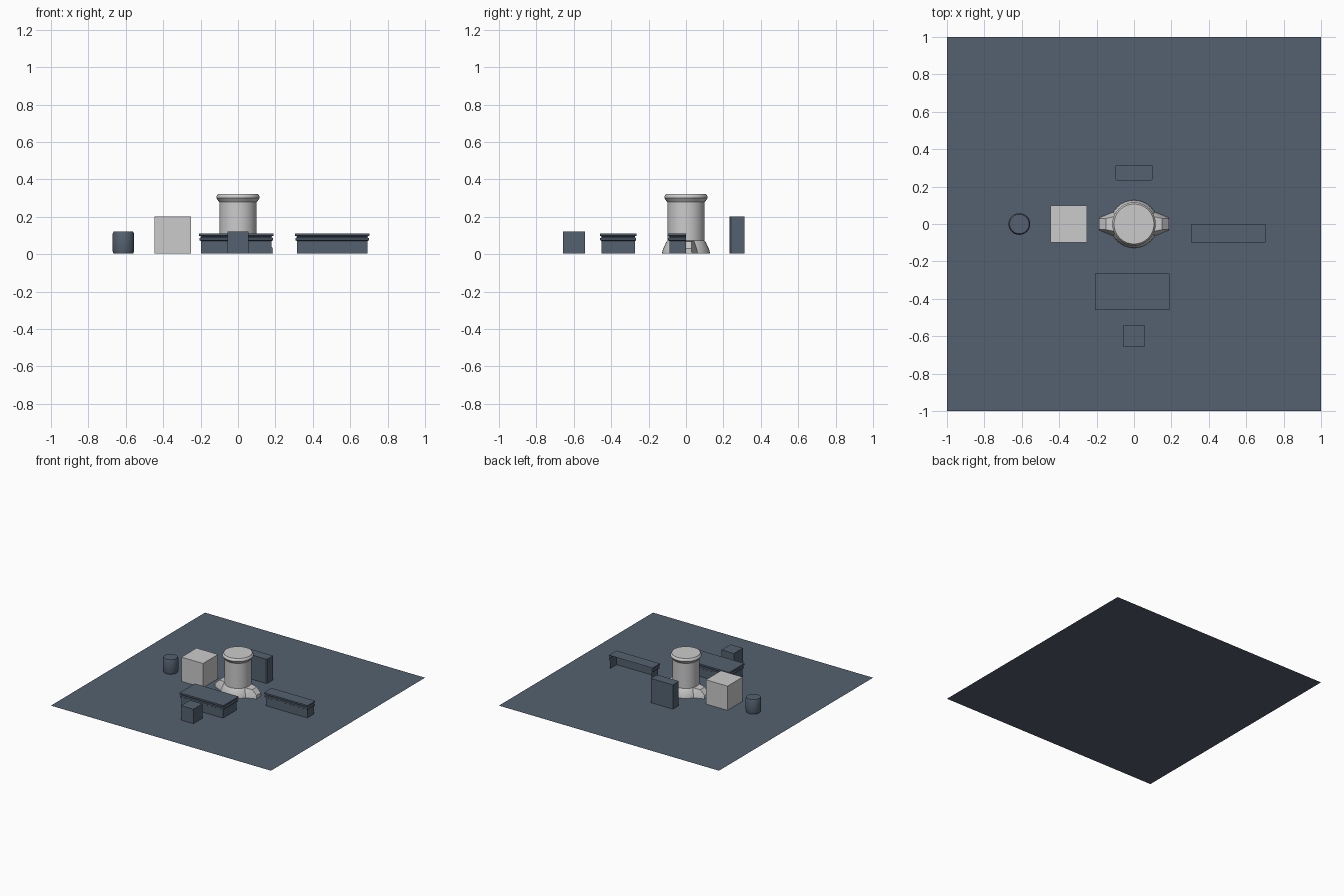
import bpy, bmesh
from math import cos, sin, pi

if "Cube" in bpy.data.objects:
    bpy.data.objects.remove(bpy.data.objects["Cube"])

slate = bpy.data.materials.new("slate")
slate.diffuse_color = (0.09, 0.12, 0.16, 1)
slate.use_nodes = True
slate.node_tree.nodes["Principled BSDF"].inputs["Base Color"].default_value = slate.diffuse_color
B = 0.003  # underside of the props, just above the floor


def finish(name, bm, mat=None, smooth=False):
    bm.normal_update()
    me = bpy.data.meshes.new(name)
    bm.to_mesh(me)
    bm.free()
    ob = bpy.data.objects.new(name, me)
    bpy.context.collection.objects.link(ob)
    if mat:
        me.materials.append(mat)
    if smooth:
        bpy.ops.object.select_all(action='DESELECT')
        ob.select_set(True)
        bpy.context.view_layer.objects.active = ob
        bpy.ops.object.shade_smooth_by_angle(angle=0.52)
    return ob


def loft(name, rings, mat=None, smooth=False, skip=(), bottom=True):
    """Skin a stack of equal-length, counter-clockwise rings."""
    bm = bmesh.new()
    vs = [[bm.verts.new(p) for p in r] for r in rings]
    n = len(vs[0])
    for a, b in zip(vs, vs[1:]):
        for i in range(n):
            if i not in skip:
                j = (i + 1) % n
                bm.faces.new((a[i], a[j], b[j], b[i]))
    bm.faces.new(vs[-1])
    if bottom:
        bm.faces.new(vs[0][::-1])
    return finish(name, bm, mat, smooth)


def circle(cx, cy, r, z, n=32):
    return [(cx + r * cos(2 * pi * i / n), cy + r * sin(2 * pi * i / n), z) for i in range(n)]


def rect(x0, x1, y0, y1, z):
    return [(x0, y0, z), (x1, y0, z), (x1, y1, z), (x0, y1, z)]


def box(name, x0, x1, y0, y1, z1, mat=None):
    return loft(name, [rect(x0, x1, y0, y1, B), rect(x0, x1, y0, y1, z1)], mat)


# floor
bm = bmesh.new()
bm.faces.new([bm.verts.new(p) for p in rect(-1, 1, -1, 1, 0)])
finish("floor", bm, slate)

# plain blocks
box("grey_cube", -0.446, -0.25, -0.098, 0.098, 0.202)
box("small_crate", -0.057, 0.056, -0.658, -0.541, 0.122, slate)

# upright slab with softened front edges
x, c, y0, y1 = 0.1, 0.008, 0.233, 0.314
slab = [(-x + c, y0), (x - c, y0), (x, y0 + c), (x, y1), (-x, y1), (-x, y0 + c)]
loft("upright_slab", [[(px, py, z) for px, py in slab] for z in (B, 0.202)], slate)

# barrel
loft("barrel", [circle(-0.613, 0, r, z) for r, z in
                [(0.053, B), (0.058, 0.018), (0.058, 0.108), (0.052, 0.122)]], slate, True)

# counters: (inset, height) side profile with two trim bands
trim = [(0.01, B), (0.01, 0.07), (0.002, 0.075), (0.002, 0.086), (0.01, 0.09),
        (0.01, 0.095), (0, 0.099), (0, 0.112)]
loft("full_counter", [rect(-0.208 + d, 0.19 - d, -0.461 + d, -0.264 - d, z) for d, z in trim], slate)
# half counter is open along its back
loft("half_counter", [rect(0.305 + d, 0.702 - d, -0.099 + d, 0, z) for d, z in trim],
     slate, skip=(2,), bottom=False)

# tower with flared foot and collar
tower = [(0.128, B), (0.126, 0.02), (0.105, 0.066), (0.1, 0.072), (0.1, 0.278),
         (0.116, 0.3), (0.116, 0.308), (0.107, 0.322)]
loft("tower", [circle(0, 0, r, z) for r, z in tower], None, True)

# sloped feet either side of the tower
for s, name in ((1, "right_foot"), (-1, "left_foot")):
    bm = bmesh.new()
    for fx, w, z in [(0.08, 0.075, B), (0.125, 0.058, B), (0.188, 0.032, B), (0.188, 0.028, 0.03),
                     (0.15, 0.03, 0.068), (0.08, 0.045, 0.074)]:
        for m in (1, -1):
            bm.verts.new((s * fx, m * w, z))
    bmesh.ops.convex_hull(bm, input=bm.verts)
    bmesh.ops.recalc_face_normals(bm, faces=bm.faces)
    finish(name, bm)
